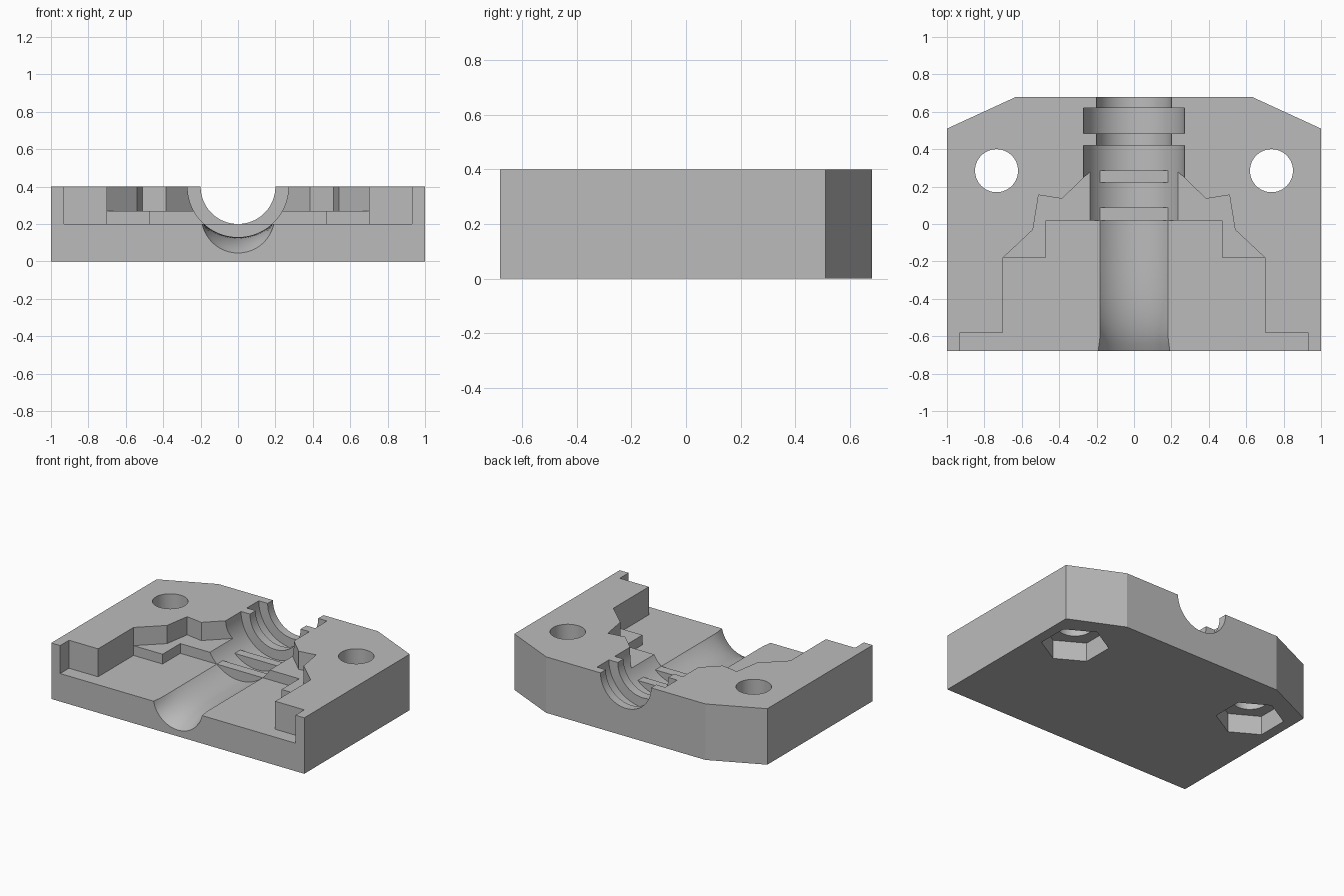
import bpy, bmesh, math

cube = bpy.data.objects.get("Cube")
if cube:
    bpy.data.objects.remove(cube, do_unlink=True)

grey = bpy.data.materials.new("mid_grey")
grey.use_nodes = True
colour = (0.5, 0.5, 0.5, 1)
grey.diffuse_color = colour
grey.node_tree.nodes["Principled BSDF"].inputs["Base Color"].default_value = colour


def loft(name, rings):
    """Skin a list of equal point rings into a closed solid."""
    bm = bmesh.new()
    loops = [[bm.verts.new(p) for p in ring] for ring in rings]
    n = len(loops[0])
    for a, b in zip(loops, loops[1:]):
        for i in range(n):
            j = (i + 1) % n
            bm.faces.new((a[i], a[j], b[j], b[i]))
    bm.faces.new(loops[0])
    bm.faces.new(loops[-1])
    bmesh.ops.recalc_face_normals(bm, faces=bm.faces)
    mesh = bpy.data.meshes.new(name)
    bm.to_mesh(mesh)
    bm.free()
    mesh.materials.append(grey)
    obj = bpy.data.objects.new(name, mesh)
    bpy.context.collection.objects.link(obj)
    return obj


def prism(name, outline, z0, z1):
    return loft(name, [[(x, y, z) for x, y in outline] for z in (z0, z1)])


def mirrored(half):
    return half + [(-x, y) for x, y in reversed(half)]


def circle(cx, cy, r, n, turn=0.0):
    return [(cx + r * math.cos(turn + math.tau * i / n),
             cy + r * math.sin(turn + math.tau * i / n)) for i in range(n)]


def ring_along_y(y, r, cz):
    return [(x, y, z) for x, z in circle(0, cz, r, 72, math.pi / 72)]


# Block with chamfered back corners
block = prism("clamp_block", mirrored([(1, -0.68), (1, 0.51), (0.63, 0.68)]), 0, 0.4)

# Stepped pocket floor and the raised shelf behind it
floor = mirrored([(0.93, -0.75), (0.93, -0.58), (0.70, -0.58),
                  (0.70, -0.18), (0.47, -0.18), (0.47, 0.02)])
shelf = mirrored([(0.60, -0.30), (0.70, -0.18), (0.54, -0.03), (0.51, 0.155),
                  (0.385, 0.135), (0.23, 0.285)])
cutters = [prism("floor_cutter", floor, 0.2, 0.6),
           prism("shelf_cutter", shelf, 0.27, 0.6)]

# Stepped cable bore, ending in a channel that dips and flares at the front
NARROW, WIDE, AXIS = 0.2, 0.27, 0.4
rings = [ring_along_y(y, r, AXIS) for y, r in
         ((0.75, NARROW), (0.62, NARROW), (0.62, WIDE), (0.485, WIDE),
          (0.485, NARROW), (0.42, NARROW), (0.42, WIDE), (0.02, WIDE))]
STEPS = 20
for k in range(1, STEPS + 1):
    t = k / STEPS
    y = 0.02 - 0.7 * t
    half_width = 0.1814 + 0.01 * max(0, (-0.6 - y) / 0.08)
    sag = 0.07 + 0.085 * t ** 5
    r = (half_width ** 2 + sag ** 2) / (2 * sag)
    rings.append(ring_along_y(y, r, 0.2 - sag + r))
rings.append([(x, -0.72, z) for x, y, z in rings[-1]])
cutters.append(loft("bore_cutter", rings))

# Bolt holes with hexagonal nut recesses underneath
for side in (-1, 1):
    cx, cy = side * 0.735, 0.285
    cutters.append(prism("bolt_cutter", circle(cx, cy, 0.115, 64), -0.1, 0.6))
    cutters.append(prism("nut_cutter", circle(cx, cy, 0.22, 6, math.pi / 2), -0.1, 0.135))

bpy.context.view_layer.objects.active = block
for cutter in cutters:
    cutter.hide_render = True
    mod = block.modifiers.new(cutter.name, 'BOOLEAN')
    mod.operation = 'DIFFERENCE'
    mod.solver = 'EXACT'
    mod.object = cutter
    bpy.ops.object.modifier_apply(modifier=mod.name)
for cutter in cutters:
    bpy.data.objects.remove(cutter, do_unlink=True)

# Two grip ribs across the bore
for name, y0, y1 in (("front_grip_rib", 0.02, 0.087), ("back_grip_rib", 0.222, 0.285)):
    prism(name, mirrored([(0.19, y0), (0.19, y1)]), 0.1, 0.2)

# Smooth the round surfaces, keep machined edges crisp
bpy.ops.object.select_all(action='DESELECT')
block.select_set(True)
bpy.context.view_layer.objects.active = block
bpy.ops.object.shade_smooth_by_angle(angle=math.radians(20))
